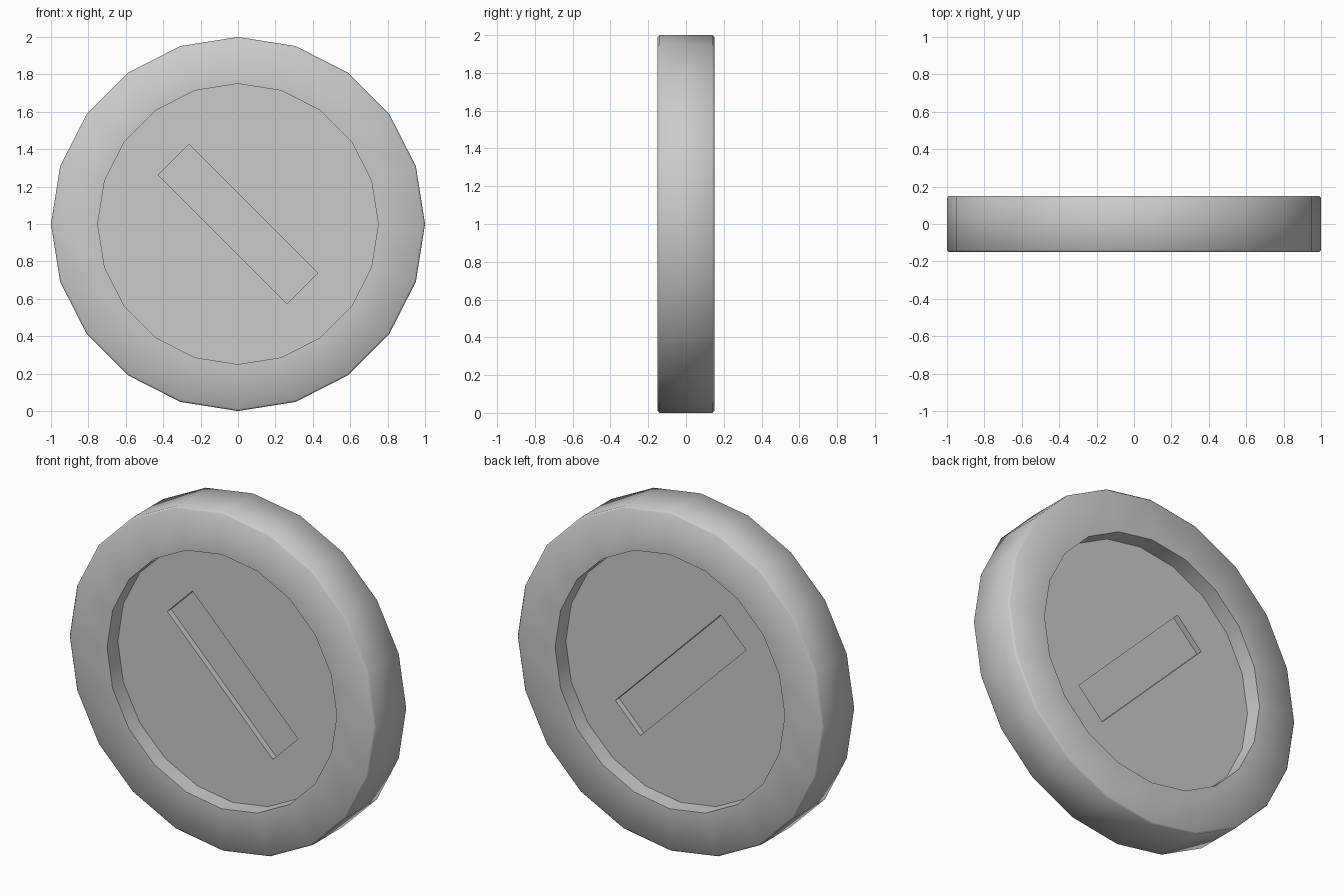
import bpy, bmesh
from math import radians
from mathutils import Matrix, Vector

if "Cube" in bpy.data.objects:
    bpy.data.objects.remove(bpy.data.objects["Cube"])

SIDES = 20

# Coin body: half profile (radius, y), mirrored to the back and spun about y
half = [(0, -0.05), (0.75, -0.05), (0.75, -0.15), (0.99, -0.15), (1.0, -0.14)]
profile = half + [(r, -y) for r, y in reversed(half)]
bm = bmesh.new()
verts = [bm.verts.new((r, y, 1)) for r, y in profile]
edges = [bm.edges.new(pair) for pair in zip(verts, verts[1:])]
bmesh.ops.spin(bm, geom=verts + edges, cent=(0, 0, 1), axis=(0, 1, 0),
               angle=radians(360), steps=SIDES)
bmesh.ops.remove_doubles(bm, verts=bm.verts, dist=1e-4)
# Turn each fan of triangles into one flat disc
bmesh.ops.dissolve_limit(bm, angle_limit=radians(1), verts=bm.verts,
                         edges=[e for e in bm.edges if any(
                             abs(v.co.x) + abs(v.co.z - 1) < 1e-3 for v in e.verts)])
bmesh.ops.recalc_face_normals(bm, faces=bm.faces)

# Diagonal slot sunk into each disc
for disc in [f for f in bm.faces if len(f.verts) == SIDES]:
    bm.faces.remove(disc)
for side in (-1, 1):
    turn = Matrix.Rotation(radians(45), 4, 'Y')
    def slot_loop(y):
        return [bm.verts.new(turn @ Vector((x, y, z)) + Vector((0, 0, 1)))
                for x, z in ((-0.487, -0.116), (0.487, -0.116), (0.487, 0.116), (-0.487, 0.116))]
    top, floor = slot_loop(side * 0.05), slot_loop(side * 0.015)
    bm.faces.new(floor)
    for i in range(4):
        j = (i + 1) % 4
        bm.faces.new((top[i], top[j], floor[j], floor[i]))
    rim = [e for e in bm.edges if len(e.link_faces) == 1
           and all(abs(v.co.y - side * 0.05) < 1e-3 for v in e.verts)]
    bmesh.ops.triangle_fill(bm, edges=rim, use_beauty=True, normal=(0, side, 0))
loose = [v for v in bm.verts if not v.link_faces]
bmesh.ops.delete(bm, geom=loose, context='VERTS')
bmesh.ops.recalc_face_normals(bm, faces=bm.faces)

mesh = bpy.data.meshes.new("coin")
bm.to_mesh(mesh)
bm.free()
coin = bpy.data.objects.new("coin", mesh)
bpy.context.collection.objects.link(coin)
bpy.context.view_layer.objects.active = coin
coin.select_set(True)
bpy.ops.object.shade_smooth_by_angle(angle=radians(50))
